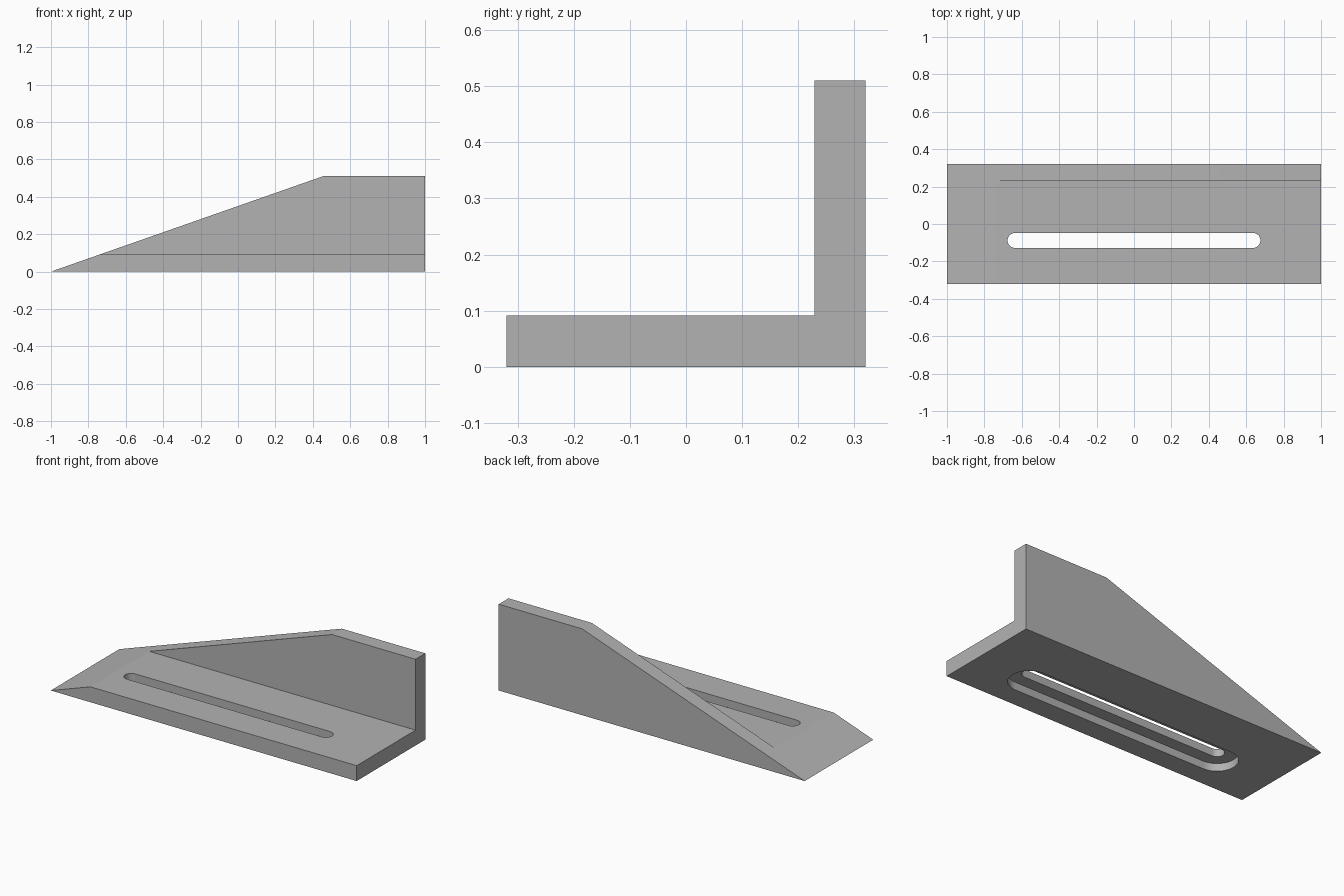
import bpy, bmesh, math
from mathutils import Vector

cube = bpy.data.objects.get("Cube")
if cube:
    bpy.data.objects.remove(cube, do_unlink=True)

LENGTH, DEPTH, HEIGHT, THICK = 2.0, 0.64, 0.51, 0.091
SLOPE_END = 0.455          # x where the ramp meets the level top edge
SLOT_Y, SLOT_HALF = -0.088, 0.636

grey = bpy.data.materials.new("plain_grey")
grey.use_nodes = True
colour = (0.45, 0.45, 0.45, 1)
grey.diffuse_color = colour
grey.node_tree.nodes["Principled BSDF"].inputs["Base Color"].default_value = colour


def extruded(name, points, offset, cut=None):
    """Extrude a flat outline, optionally slicing away all beyond a plane."""
    bm = bmesh.new()
    face = bm.faces.new([bm.verts.new(p) for p in points])
    top = bmesh.ops.extrude_face_region(bm, geom=[face], use_keep_orig=True)["geom"]
    verts = [v for v in top if isinstance(v, bmesh.types.BMVert)]
    bmesh.ops.translate(bm, verts=verts, vec=offset)
    if cut:
        result = bmesh.ops.bisect_plane(
            bm, geom=bm.verts[:] + bm.edges[:] + bm.faces[:],
            plane_co=cut[0], plane_no=cut[1], clear_outer=True)
        rim = [e for e in result["geom_cut"] if isinstance(e, bmesh.types.BMEdge)]
        bmesh.ops.contextual_create(bm, geom=rim)
    bmesh.ops.recalc_face_normals(bm, faces=bm.faces[:])
    mesh = bpy.data.meshes.new(name)
    bm.to_mesh(mesh)
    bm.free()
    mesh.materials.append(grey)
    obj = bpy.data.objects.new(name, mesh)
    bpy.context.collection.objects.link(obj)
    return obj


def slot_cutter(name, radius, bottom, top, steps=24):
    """Round-ended bar along x."""
    outline = []
    for side in (1, -1):
        for i in range(steps + 1):
            a = math.pi * (i / steps - 0.5)
            outline.append((side * (SLOT_HALF + radius * math.cos(a)),
                            SLOT_Y + side * radius * math.sin(a), bottom))
    cutter = extruded(name, outline, (0, 0, top - bottom))
    cutter.hide_render = True
    return cutter


# L-shaped bracket, its end sliced off by the long ramp
back, front = DEPTH / 2, -DEPTH / 2
wall = back - THICK
profile = [(front, 0), (back, 0), (back, HEIGHT), (wall, HEIGHT), (wall, THICK), (front, THICK)]
ramp_normal = Vector((-HEIGHT, 0, SLOPE_END + LENGTH / 2)).normalized()
bracket = extruded("angle_bracket", [(LENGTH / 2, y, z) for y, z in profile],
                   (-LENGTH * 1.2, 0, 0), (Vector((-LENGTH / 2, 0, 0)), ramp_normal))

# Through slot with a wider recess underneath
bpy.context.view_layer.objects.active = bracket
bracket.select_set(True)
for cutter in (slot_cutter("recess_cutter", 0.112, -0.1, THICK / 2),
               slot_cutter("slot_cutter", 0.04, -0.2, 0.2)):
    mod = bracket.modifiers.new("slot", "BOOLEAN")
    mod.operation, mod.solver, mod.object = "DIFFERENCE", "EXACT", cutter
    bpy.ops.object.modifier_apply(modifier=mod.name)
    bpy.data.objects.remove(cutter, do_unlink=True)

bpy.ops.object.shade_smooth_by_angle(angle=math.radians(15))
